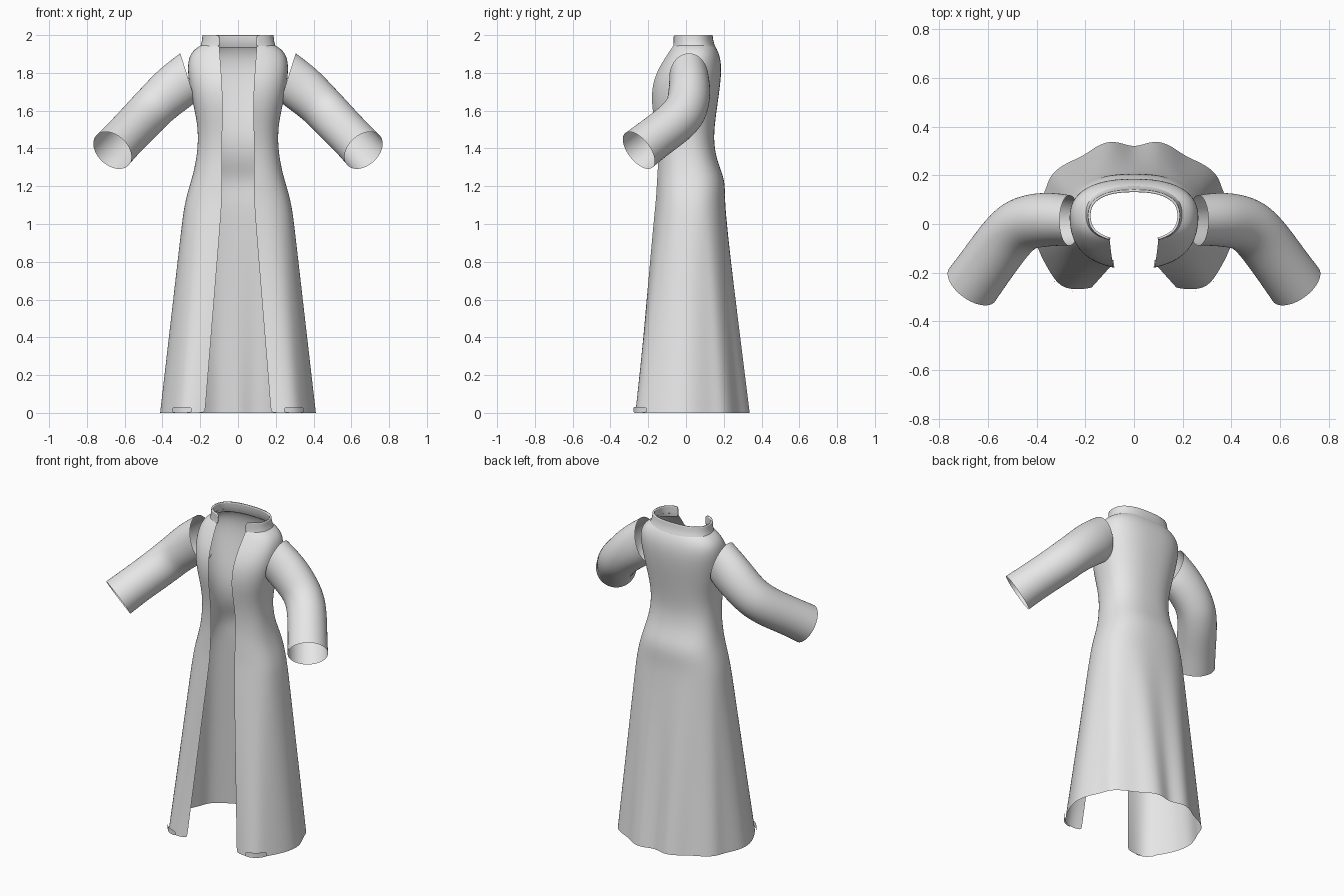
import bpy, math
from mathutils import Vector

if "Cube" in bpy.data.objects:
    bpy.data.objects.remove(bpy.data.objects["Cube"])

cloth = bpy.data.materials.new("grey_cloth")
cloth.diffuse_color = (0.8, 0.8, 0.8, 1)
cloth.use_nodes = True
cloth.node_tree.nodes["Principled BSDF"].inputs["Base Color"].default_value = cloth.diffuse_color


def loft(name, rings, closed=False, thickness=0, levels=2):
    """Skin a list of rings, mirror it across x and smooth it."""
    n = len(rings[0])
    faces = []
    for i in range(len(rings) - 1):
        for j in range(n if closed else n - 1):
            k = (j + 1) % n
            faces.append((i * n + j, i * n + k, (i + 1) * n + k, (i + 1) * n + j))
    mesh = bpy.data.meshes.new(name)
    mesh.from_pydata([tuple(p) for r in rings for p in r], [], faces)
    mesh.materials.append(cloth)
    mesh.polygons.foreach_set("use_smooth", [True] * len(mesh.polygons))
    ob = bpy.data.objects.new(name, mesh)
    bpy.context.collection.objects.link(ob)
    mirror = ob.modifiers.new("mirror", 'MIRROR')
    mirror.merge_threshold = 0.0005
    sub = ob.modifiers.new("smooth", 'SUBSURF')
    sub.levels = sub.render_levels = levels
    if thickness:
        sol = ob.modifiers.new("thickness", 'SOLIDIFY')
        sol.thickness = thickness
        sol.offset = -1
    return ob


def section(z, w, front, back, gap, p=0.82):
    """Half outline from the front opening, round the side, to the back centre."""
    a0 = math.acos((gap / w) ** (1 / p))
    angles = [-a0 * (1 - i / 5) for i in range(5)]
    angles += [math.pi / 2 * i / 10 for i in range(11)]
    mid, half = (front + back) / 2, (back - front) / 2
    ring = []
    for a in angles:
        x = w * max(math.cos(a), 0) ** p
        y = mid + half * math.copysign(abs(math.sin(a)) ** p, a)
        ring.append(Vector((x, y, z)))
    ring[-1].x = 0
    return ring


# Wavy hem outline, front opening to back centre
hem = [Vector((x, y, 0)) for x, y in [
    (.175, -.262), (.24, -.272), (.305, -.258), (.345, -.2), (.4, -.1), (.42, 0),
    (.393, .08), (.362, .14), (.348, .195), (.305, .235), (.25, .262),
    (.2, .285), (.155, .32), (.1, .342), (.05, .332), (0, .315)]]

# Torso levels: height, half width, front y, back y, half opening
torso = [
    (1.05, .293, -.172, .212, .09), (1.13, .278, -.163, .207, .086),
    (1.2, .258, -.16, .207, .085), (1.26, .24, -.157, .196, .085),
    (1.34, .222, -.153, .163, .085), (1.44, .211, -.157, .146, .085),
    (1.54, .217, -.172, .154, .082), (1.64, .24, -.188, .168, .08),
    (1.74, .26, -.183, .182, .085), (1.82, .268, -.152, .188, .09),
    (1.88, .262, -.115, .182, .095), (1.92, .238, -.09, .167, .098),
    (1.945, .2, -.075, .152, .1), (1.955, .18, -.068, .14, .1)]
upper = [section(*t) for t in torso]

# Coat body: flared skirt blended from hem to hip, then the torso
skirt = []
for t in (0, .02, .2, .4, .6, .8):
    skirt.append([a.lerp(b, t) for a, b in zip(hem, upper[0])])
loft("coat_body", skirt + upper)

# Standing collar
loft("collar", [section(*c) for c in (
    (1.935, .202, -.078, .157, .1), (1.955, .195, -.076, .149, .1),
    (1.975, .191, -.076, .144, .1), (2.0, .189, -.076, .141, .1))], thickness=.01)

# Small turned-up folds on the front hem
fold = [p.lerp(upper[0][i], 0) for i, p in enumerate(hem)][1:4]
loft("hem_fold", [[p + Vector((.004, -.006, z)) for p in fold] for z in (0.0, .015, .032)])

# Sleeves: centre, side radius, upright radius
path = [((.265, .015, 1.775), .105, .137), ((.33, .02, 1.725), .111, .131),
        ((.41, .015, 1.655), .115, .122), ((.475, -.005, 1.59), .117, .12),
        ((.535, -.07, 1.525), .116, .117), ((.6, -.16, 1.46), .115, .114),
        ((.665, -.25, 1.39), .118, .118)]
centres = [Vector(c) for c, _, _ in path]
rings = []
for i, (c, rs, ru) in enumerate(path):
    t = centres[min(i + 1, len(path) - 1)] - centres[max(i - 1, 0)]
    if i == 0:
        t = Vector((.95, 0, -.3))
    t.normalize()
    up = Vector((0, 0, 1))
    up = (up - t * up.dot(t)).normalized()
    side = t.cross(up)
    rings.append([centres[i] + up * ru * math.cos(a) + side * rs * math.sin(a)
                  for a in (math.tau * k / 20 for k in range(20))])
loft("sleeves", rings, closed=True)
